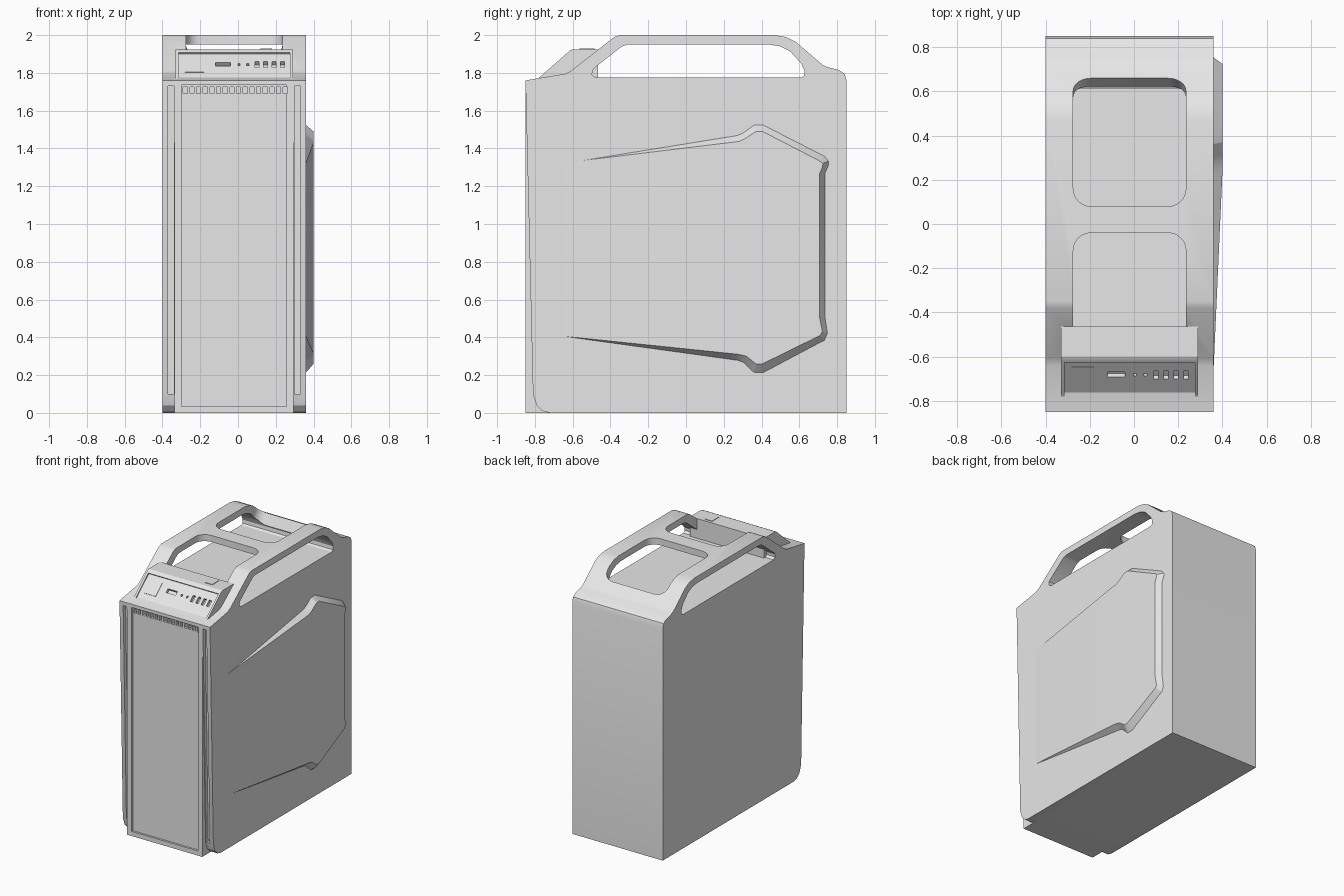
import bpy, bmesh, math
from mathutils import Vector

cube = bpy.data.objects.get("Cube")
if cube:
    bpy.data.objects.remove(cube, do_unlink=True)

grey = bpy.data.materials.new("light_grey")
grey.use_nodes = True
grey.diffuse_color = (0.8, 0.8, 0.8, 1)
grey.node_tree.nodes["Principled BSDF"].inputs["Base Color"].default_value = (0.8, 0.8, 0.8, 1)


def finish(name, bm):
    bmesh.ops.recalc_face_normals(bm, faces=bm.faces)
    mesh = bpy.data.meshes.new(name)
    bm.to_mesh(mesh)
    bm.free()
    mesh.materials.append(grey)
    obj = bpy.data.objects.new(name, mesh)
    bpy.context.collection.objects.link(obj)
    return obj


def add_loft(bm, ring_a, ring_b):
    a = [bm.verts.new(p) for p in ring_a]
    b = [bm.verts.new(p) for p in ring_b]
    bm.faces.new(a)
    bm.faces.new(b)
    for i in range(len(a)):
        j = (i + 1) % len(a)
        bm.faces.new((a[i], a[j], b[j], b[i]))


def loft(name, *ring_pairs):
    bm = bmesh.new()
    for a, b in ring_pairs:
        add_loft(bm, a, b)
    return finish(name, bm)


def side_rings(profile, x0, x1):
    """Rings for a (y, z) profile extruded along x."""
    return [(x0, y, z) for y, z in profile], [(x1, y, z) for y, z in profile]


def box_rings(x0, x1, y0, y1, z0, z1):
    return side_rings([(y0, z0), (y1, z0), (y1, z1), (y0, z1)], x0, x1)


def round_rect(x0, x1, y0, y1, r, steps=6):
    pts = []
    corners = [(x1 - r, y1 - r), (x0 + r, y1 - r), (x0 + r, y0 + r), (x1 - r, y0 + r)]
    for k, (cx, cy) in enumerate(corners):
        for i in range(steps + 1):
            t = (k + i / steps) * math.pi / 2
            pts.append((cx + r * math.cos(t), cy + r * math.sin(t)))
    return pts


def apply_booleans(obj, steps):
    """Run the booleans in order, keep the result and remove the helpers."""
    for op, helper in steps:
        helper.hide_render = True
        mod = obj.modifiers.new(helper.name, 'BOOLEAN')
        mod.operation, mod.solver, mod.object = op, 'EXACT', helper
    graph = bpy.context.evaluated_depsgraph_get()
    mesh = bpy.data.meshes.new_from_object(obj.evaluated_get(graph))
    obj.modifiers.clear()
    obj.data = mesh
    for _, helper in steps:
        bpy.data.objects.remove(helper, do_unlink=True)


LEFT, RIGHT = 0.36, -0.40

# Case body with the carry handle in one side profile
body = loft("case_body", side_rings([
    (-0.72, 0), (-0.76, 0.01), (-0.79, 0.04), (-0.81, 0.1), (-0.85, 1.76),
    (-0.64, 1.795), (-0.61, 1.81), (-0.38, 1.99), (-0.35, 2.0),
    (0.47, 2.0), (0.53, 1.99), (0.58, 1.965), (0.72, 1.845), (0.75, 1.83),
    (0.81, 1.815), (0.84, 1.795), (0.85, 1.76), (0.85, 0)], RIGHT, LEFT))

# Straight front fascia between the side walls
fascia = loft("fascia", box_rings(-0.335, 0.295, -0.85, -0.5, 0, 1.76))

# Opening across the handle
handle_opening = loft("handle_opening", side_rings([
    (-0.48, 1.775), (-0.497, 1.79), (-0.495, 1.815), (-0.48, 1.83),
    (-0.34, 1.94), (-0.31, 1.95), (0.44, 1.95), (0.5, 1.94), (0.55, 1.915),
    (0.61, 1.85), (0.628, 1.81), (0.625, 1.785), (0.61, 1.775)], -1, 1))

# Rounded openings in the handle top, the rear one leaning back
front_outline = round_rect(-0.275, 0.235, -0.56, -0.04, 0.08)
rear_outline = round_rect(-0.275, 0.235, 0.08, 0.60, 0.08)
front_opening = loft("front_opening", ([(x, y, 1.775) for x, y in front_outline],
                                       [(x, y, 2.1) for x, y in front_outline]))
rear_opening = loft("rear_opening", ([(x, y, 1.775) for x, y in rear_outline],
                                     [(x, y + (0.16 if y > 0.4 else 0), 2.1)
                                      for x, y in rear_outline]))

# Front recess, vent row and the two long grooves
recess = loft("recess", box_rings(-0.298, 0.258, -1, -0.835, 0.035, 1.735))
vents = loft("vents", *[box_rings(-0.29 + i * 0.0353, -0.268 + i * 0.0353, -1, -0.80, 1.69, 1.725)
                        for i in range(16)])
groove = [(-1, 0.1), (-1, 1.73), (-0.82, 1.73), (-0.785, 0.1)]
grooves = loft("grooves", side_rings(groove, -0.37, -0.34), side_rings(groove, 0.30, 0.33))

apply_booleans(body, [('UNION', fascia), ('DIFFERENCE', handle_opening),
                      ('DIFFERENCE', front_opening), ('DIFFERENCE', rear_opening),
                      ('DIFFERENCE', recess), ('DIFFERENCE', vents), ('DIFFERENCE', grooves)])

# Raised side panel that rises toward the back
outer = [(-0.64, 1.325), (0.27, 1.472), (0.30, 1.485), (0.36, 1.528), (0.41, 1.528),
         (0.735, 1.362), (0.757, 1.335), (0.757, 1.31), (0.74, 1.27),
         (0.74, 0.50), (0.752, 0.42), (0.735, 0.38), (0.41, 0.208), (0.36, 0.208),
         (0.30, 0.265), (0.27, 0.275), (-0.64, 0.405)]
inner = [(-0.64, 1.325), (0.28, 1.437), (0.31, 1.45), (0.37, 1.49), (0.405, 1.49),
         (0.705, 1.335), (0.725, 1.32), (0.722, 1.30), (0.708, 1.27),
         (0.708, 0.50), (0.722, 0.43), (0.71, 0.41), (0.405, 0.26), (0.37, 0.26),
         (0.32, 0.30), (0.28, 0.31), (-0.64, 0.405)]
bm = bmesh.new()
add_loft(bm, [(LEFT - 0.005, y, z) for y, z in outer], [(1, y, z) for y, z in inner])
bmesh.ops.bisect_plane(bm, geom=bm.verts[:] + bm.edges[:] + bm.faces[:],
                       plane_co=(0, 0.23, 0), plane_no=(0, 1, 0))
for v in bm.verts:
    if v.co.x > 0.9:
        v.co.x = LEFT + 0.001 + 0.039 * min(1, (v.co.y + 0.64) / 0.87)
side_panel = finish("raised_side_panel", bm)

# Port housing on the front of the top
housing = loft("port_housing", side_rings([
    (-0.80, 1.755), (-0.615, 1.918), (-0.60, 1.925), (-0.465, 1.925), (-0.465, 1.74),
    (-0.80, 1.74)], -0.33, 0.29))
NORMAL = Vector((0, -0.66, 0.75))


def slope_rings(x0, x1, z0, z1, low, high):
    """A box standing on the sloped port face."""
    base = [Vector((x, -0.80 + (z - 1.757) * 1.14, z))
            for x, z in ((x0, z0), (x1, z0), (x1, z1), (x0, z1))]
    return [p + NORMAL * low for p in base], [p + NORMAL * high for p in base]


port_recess = loft("port_recess", slope_rings(-0.315, 0.275, 1.73, 1.908, -0.012, 0.08))
ports = [(x, 0.011, 1.853, 0.016) for x in (0.10, 0.145, 0.19, 0.235)]
ports += [(-0.08, 0.04, 1.855, 0.01), (0.005, 0.006, 1.853, 0.005), (0.052, 0.006, 1.853, 0.005)]
sockets = loft("sockets", *[slope_rings(x - w, x + w, z - h, z + h, -0.035, 0.03)
                            for x, w, z, h in ports])
apply_booleans(housing, [('DIFFERENCE', port_recess), ('DIFFERENCE', sockets)])

# Buttons
power = loft("square_button", slope_rings(-0.28, -0.18, 1.812, 1.885, -0.014, -0.008))
top_button = loft("top_button", box_rings(0.12, 0.18, -0.565, -0.485, 1.922, 1.929))

# Smooth the rounded parts, keep the edges sharp
for obj in (body, side_panel, housing, power, top_button):
    bpy.ops.object.select_all(action='DESELECT')
    obj.select_set(True)
    bpy.context.view_layer.objects.active = obj
    bpy.ops.object.shade_smooth_by_angle(angle=math.radians(25))
